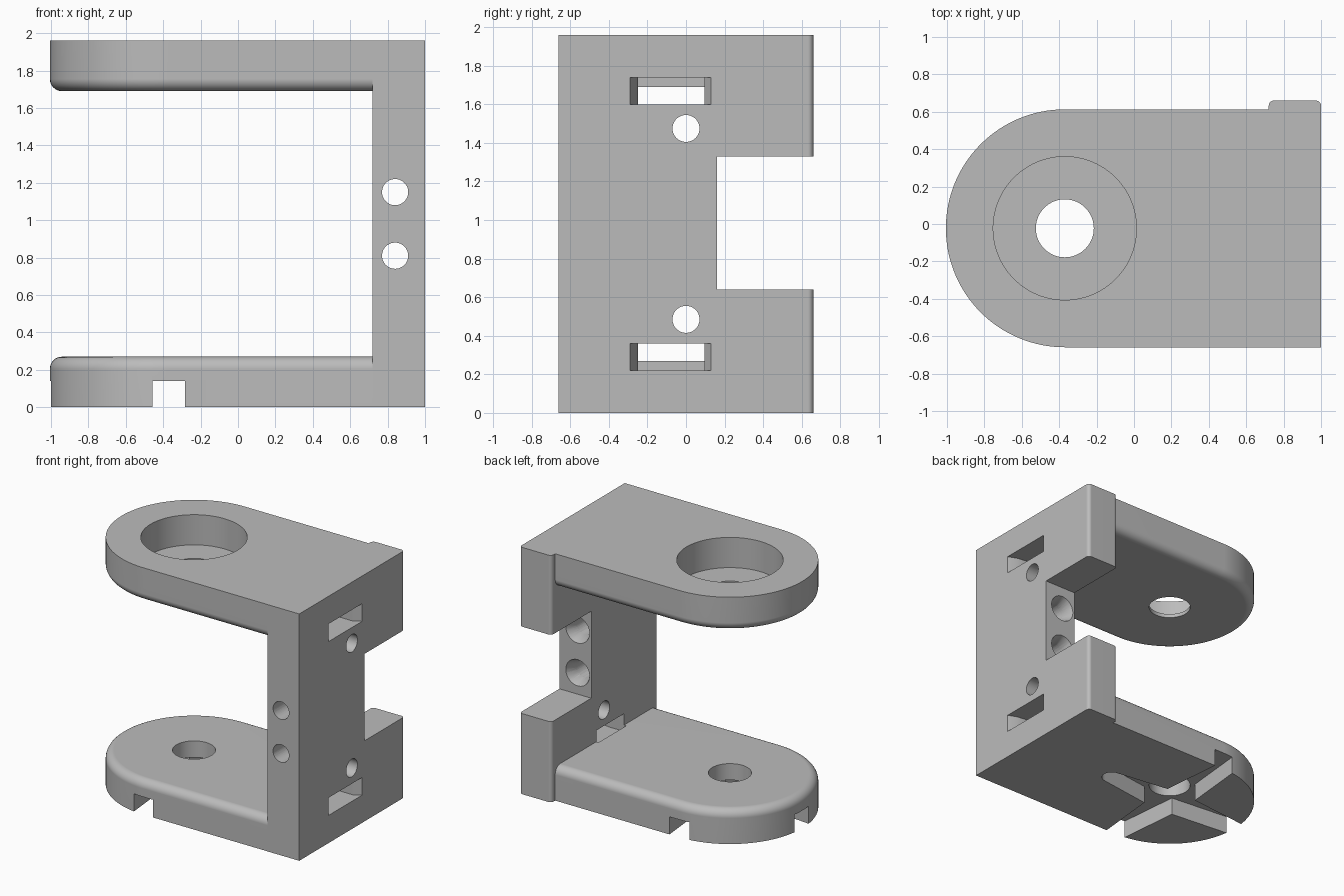
import bpy, bmesh, math
from mathutils import Vector, Matrix

cube = bpy.data.objects.get("Cube")
if cube:
    bpy.data.objects.remove(cube, do_unlink=True)

# Main dimensions
H, PLATE, ROUND = 1.96, 0.27, 0.065
CX, CY, R = -0.37, -0.023, 0.636
WALL_IN, HALF_Y = 0.72, 0.66

grey = bpy.data.materials.new("plain grey")
grey.use_nodes = True
grey.diffuse_color = (0.5, 0.5, 0.5, 1)
grey.node_tree.nodes["Principled BSDF"].inputs["Base Color"].default_value = (0.5, 0.5, 0.5, 1)


def loft(name, rings):
    """Closed solid through matching rings of points."""
    bm = bmesh.new()
    loops = [[bm.verts.new(p) for p in ring] for ring in rings]
    n = len(loops[0])
    for a, b in zip(loops, loops[1:]):
        for i in range(n):
            j = (i + 1) % n
            bm.faces.new((a[i], a[j], b[j], b[i]))
    bm.faces.new(loops[0])
    bm.faces.new(loops[-1])
    bmesh.ops.recalc_face_normals(bm, faces=bm.faces)
    mesh = bpy.data.meshes.new(name)
    bm.to_mesh(mesh)
    bm.free()
    mesh.materials.append(grey)
    ob = bpy.data.objects.new(name, mesh)
    bpy.context.collection.objects.link(ob)
    return ob


def prism(name, outline, z0, z1):
    return loft(name, [[(x, y, z) for x, y in outline] for z in (z0, z1)])


def box(name, x0, x1, y0, y1, z0, z1):
    return prism(name, [(x0, y0), (x1, y0), (x1, y1), (x0, y1)], z0, z1)


def arc(cx, cy, r, a0, a1, n):
    angles = [math.radians(a0 + (a1 - a0) * i / n) for i in range(n + 1)]
    return [(cx + r * math.cos(a), cy + r * math.sin(a)) for a in angles]


def bore(name, centre, axis, r0, r1, length, n=48):
    """Round cutter starting at centre and running along axis."""
    turn = Vector(axis).to_track_quat('Z', 'Y').to_matrix()
    rings = []
    for r, d in ((r0, 0), (r1, length)):
        rings.append([Vector(centre) + turn @ Vector((x, y, d))
                      for x, y in arc(0, 0, r, 0, 360, n)[:-1]])
    return loft(name, rings)


def combine(target, other, operation):
    bpy.context.view_layer.objects.active = target
    mod = target.modifiers.new(operation.lower(), 'BOOLEAN')
    mod.operation, mod.solver, mod.object = operation, 'EXACT', other
    bpy.ops.object.modifier_apply(modifier=mod.name)
    bpy.data.objects.remove(other, do_unlink=True)


def plate(name, top):
    """Round-ended plate with its inner rim rounded over."""
    levels = [(0, 0)]
    for i in range(9):
        a = math.radians(90 * i / 8)
        levels.append((PLATE - ROUND + ROUND * math.sin(a), ROUND * (1 - math.cos(a))))
    rings = []
    for z, inset in levels:
        r = R - inset
        outline = [(0.8, CY - r), (0.8, CY + r)] + arc(CX, CY, r, 90, 270, 64)
        rings.append([(x, y, H - z if top else z) for x, y in outline])
    return loft(name, rings)


# Upright wall with rounded rear corners
rc = 0.028
outline = ([(WALL_IN, -HALF_Y), (1, -HALF_Y)]
           + arc(1 - rc, HALF_Y - rc, rc, 0, 90, 5)
           + arc(WALL_IN + rc, HALF_Y - rc, rc, 90, 180, 5))
body = prism("bracket", outline, 0, H)
combine(body, plate("bottom_plate", False), 'UNION')
combine(body, plate("top_plate", True), 'UNION')

# Rear notch in the wall
cutters = [box("notch", 0.5, 1.2, 0.16, 0.8, 0.64, 1.33)]
combine(body, cutters.pop(), 'DIFFERENCE')

# Flared strap slots and side screw holes, mirrored about mid height
slot = [(0.7, -0.25), (0.85, -0.25), (0.93, -0.262), (1, -0.29), (1.05, -0.31),
        (1.05, 0.15), (1, 0.13), (0.94, 0.095), (0.7, 0.095)]
for z0, z1, hole_z in ((0.22, 0.36, 0.485), (H - 0.36, H - 0.22, H - 0.485)):
    cutters.append(prism("strap_slot", slot, z0, z1))
    cutters.append(bore("side_hole", (0.6, 0, hole_z), (1, 0, 0), 0.07, 0.07, 0.6))

# Front screw holes, countersunk in the notch
for z in (0.81, 1.15):
    cutters.append(bore("front_hole", (0.84, -0.8, z), (0, 1, 0), 0.07, 0.07, 1.1))
    cutters.append(bore("countersink", (0.84, 0.17, z), (0, -1, 0), 0.108, 0.068, 0.1))

# Axle holes and the wide recess in the top plate
cutters.append(bore("axle_hole", (CX, CY, -0.2), (0, 0, 1), 0.155, 0.155, 2.5, 64))
cutters.append(bore("top_recess", (CX, CY, H - 0.24), (0, 0, 1), 0.383, 0.383, 0.5, 96))

# Tapered cross pocket underneath: three open arms and one round-ended arm
w, tip, far = 0.135, 0.08, 0.7
cross = [(w, -w)] + arc(0.57, 0, 0.075, -90, 90, 12)
for k in (1, 2, 3):
    turn = Matrix.Rotation(math.radians(90 * k), 2)
    cross += [tuple(turn @ Vector(p)) for p in ((w, -w), (far, -tip), (far, tip))]
cutters.append(prism("cross_pocket", [(CX + x, CY + y) for x, y in cross], -0.1, 0.14))

for c in cutters:
    combine(body, c, 'DIFFERENCE')

# Smooth curves, crisp edges
bpy.ops.object.select_all(action='DESELECT')
body.select_set(True)
bpy.context.view_layer.objects.active = body
bpy.ops.object.shade_smooth_by_angle(angle=math.radians(30))
weighted = body.modifiers.new("weighted_normals", 'WEIGHTED_NORMAL')
weighted.keep_sharp = True
